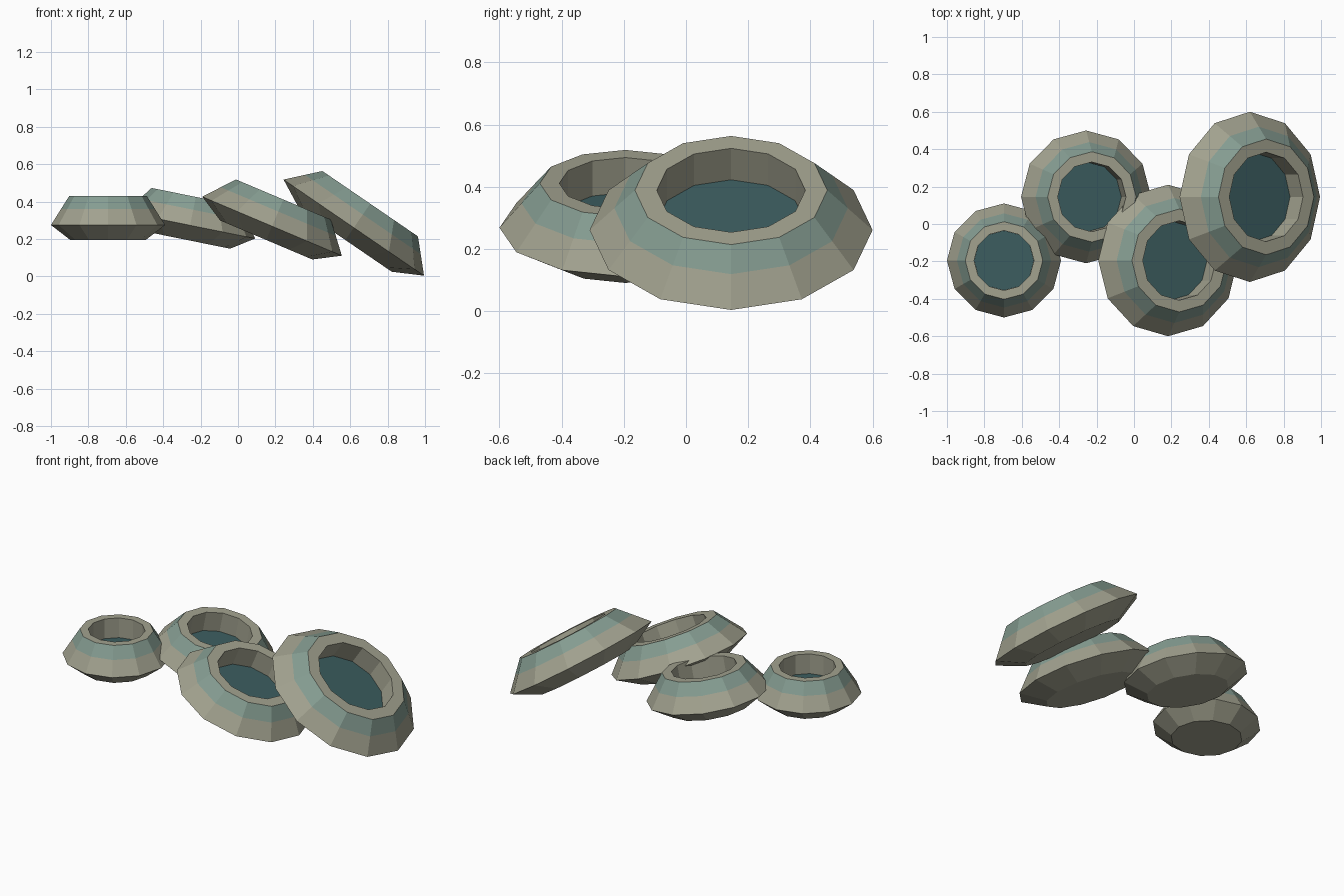
import bpy, bmesh
from math import cos, sin, pi

if "Cube" in bpy.data.objects:
    bpy.data.objects.remove(bpy.data.objects["Cube"])

SIDES = 12


def material(name, rgb):
    m = bpy.data.materials.new(name)
    m.diffuse_color = (*rgb, 1)
    m.use_nodes = True
    m.node_tree.nodes["Principled BSDF"].inputs["Base Color"].default_value = m.diffuse_color
    return m


STONE = material("pale_stone", (0.36, 0.36, 0.275))
GLAZE = material("teal_glaze", (0.235, 0.335, 0.285))
WATER = material("dark_water", (0.045, 0.11, 0.115))


def lathe(name, profile, bands, mats, cap_start=True, cap_end=True):
    """Turn a (radius, height) profile; bands gives a material slot per step."""
    bm = bmesh.new()
    rings = [[bm.verts.new((r * cos(2 * pi * k / SIDES), r * sin(2 * pi * k / SIDES), z))
              for k in range(SIDES)] for r, z in profile]
    for a, b, slot in zip(rings, rings[1:], bands):
        for k in range(SIDES):
            n = (k + 1) % SIDES
            bm.faces.new((a[k], a[n], b[n], b[k])).material_index = slot
    if cap_start:
        bm.faces.new(rings[0][::-1])
    if cap_end:
        bm.faces.new(rings[-1])
    me = bpy.data.meshes.new(name)
    bm.to_mesh(me)
    bm.free()
    for m in mats:
        me.materials.append(m)
    ob = bpy.data.objects.new(name, me)
    bpy.context.collection.objects.link(ob)
    return ob


# Row of four basins, each wider and more tilted than the last
for i in range(4):
    R = 0.305 + 0.05 * i
    # stone basin: foot, belly, glazed shoulder, rim, inner wall, floor
    basin = lathe(f"basin_{i + 1}",
                  [(0.66 * R, 0), (R, 0.08), (0.825 * R, 0.165), (0.68 * R, 0.235),
                   (0.525 * R, 0.235), (0.525 * R, 0.09)],
                  [0, 0, 1, 0, 0], [STONE, GLAZE])
    # water surface inside the basin
    water = lathe(f"water_{i + 1}", [(0.523 * R, 0.095), (0.523 * R, 0.113)], [0], [WATER])
    for ob in (basin, water):
        ob.location = (-0.695 + 0.423 * i, 0.145 if i % 2 else -0.195, 0.195)
        ob.rotation_euler = (0, 0.2 * i, 0)
